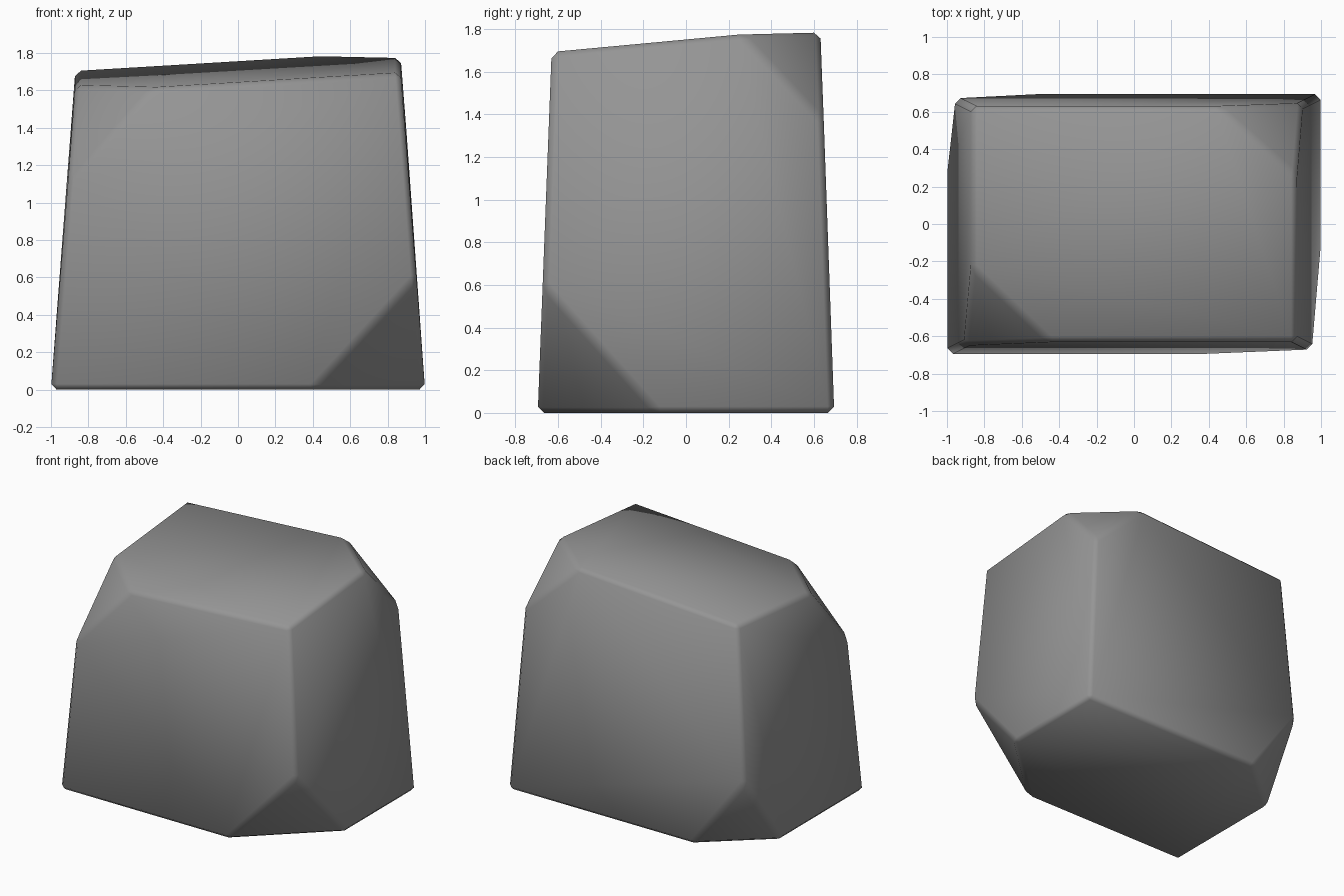
import bpy
import bmesh
from mathutils import Vector

default = bpy.data.objects.get("Cube")
if default:
    bpy.data.objects.remove(default, do_unlink=True)

# Stone colour
stone = bpy.data.materials.new("stone_grey")
stone.use_nodes = True
grey = (0.3, 0.3, 0.3, 1)
stone.diffuse_color = grey
bsdf = stone.node_tree.nodes["Principled BSDF"]
bsdf.inputs["Base Color"].default_value = grey
bsdf.inputs["Roughness"].default_value = 0.8


def corner(sx, sy, sz):
    """Corner of a tapered block with a sloping top."""
    if sz < 0:
        return Vector((sx, sy * 0.695, 0))
    x, y = sx * 0.87, sy * 0.63
    return Vector((x, y, 1.7 + 0.06 * x + 0.093 * y))


# Broken corners: length cut off along the x, y and z edges
chips = {
    (1, -1, -1): (0.6, 0.56, 0.6),
    (-1, 1, -1): (0.46, 0.4, 0.56),
    (1, 1, 1): (0.42, 0.37, 0.44),
    (-1, -1, 1): (0.42, 0.4, 0.47),
}

points = []
for sx in (-1, 1):
    for sy in (-1, 1):
        for sz in (-1, 1):
            key = (sx, sy, sz)
            here = corner(*key)
            if key not in chips:
                points.append(here)
                continue
            for axis, length in enumerate(chips[key]):
                other = list(key)
                other[axis] *= -1
                along = (corner(*other) - here).normalized()
                points.append(here + along * length)

# Hull of the chipped block, with worn edges
bm = bmesh.new()
for p in points:
    bm.verts.new(p)
bmesh.ops.convex_hull(bm, input=bm.verts[:])
bmesh.ops.dissolve_limit(bm, angle_limit=0.03, verts=bm.verts[:], edges=bm.edges[:])
bmesh.ops.bevel(bm, geom=bm.edges[:], offset=0.03, offset_type='OFFSET',
                segments=1, profile=0.5, affect='EDGES', clamp_overlap=True)
bmesh.ops.recalc_face_normals(bm, faces=bm.faces[:])
for f in bm.faces:
    f.smooth = True

mesh = bpy.data.meshes.new("boulder")
bm.to_mesh(mesh)
bm.free()
mesh.materials.append(stone)
boulder = bpy.data.objects.new("boulder", mesh)
bpy.context.scene.collection.objects.link(boulder)
